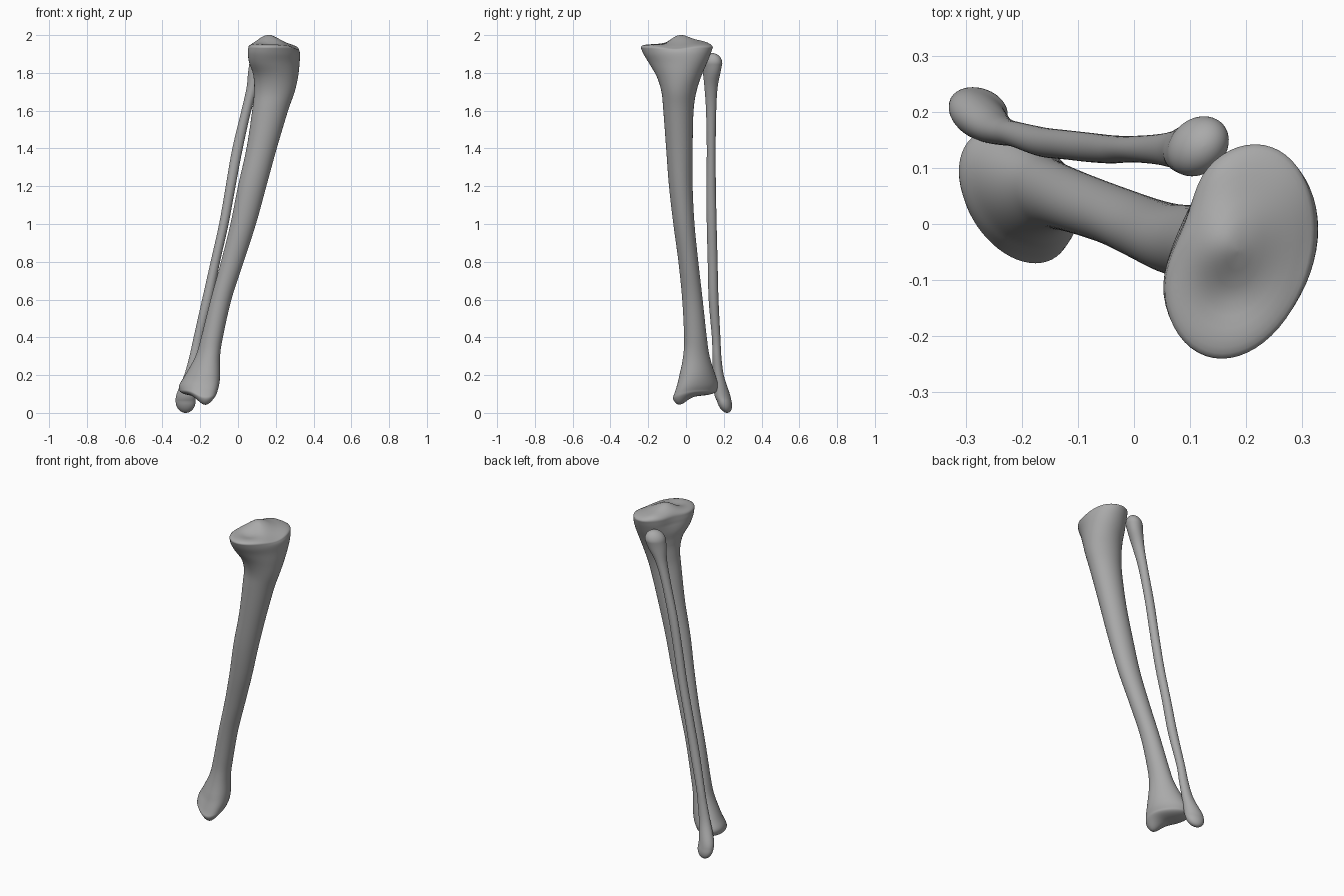
import bpy, bmesh, math

if "Cube" in bpy.data.objects:
    bpy.data.objects.remove(bpy.data.objects["Cube"])

SEGMENTS = 56
STEPS = 5

bone = bpy.data.materials.new("bone grey")
bone.use_nodes = True
bone.diffuse_color = (0.4, 0.4, 0.4, 1)
bone.node_tree.nodes["Principled BSDF"].inputs["Base Color"].default_value = (0.4, 0.4, 0.4, 1)


def bump(x, y, cx, cy, size):
    return math.exp(-((x - cx) ** 2 + (y - cy) ** 2) / size ** 2)


def smooth_sections(keys):
    """Fill in sections between the keys with a Catmull-Rom spline."""
    result = []
    for i in range(len(keys) - 1):
        a, b, c, d = keys[max(i - 1, 0)], keys[i], keys[i + 1], keys[min(i + 2, len(keys) - 1)]
        for s in range(STEPS):
            t = s / STEPS
            result.append([q + t / 2 * (r - p + t * (2 * p - 5 * q + 4 * r - w + t * (3 * (q - r) + w - p)))
                           for p, q, r, w in zip(a, b, c, d)])
    result.append(list(keys[-1]))
    return result


def cap(section, height, shift):
    """Rounded end made of shrinking rings."""
    z, x0, x1, y0, y1, skew = section
    rings = []
    for i in range(1, 11):
        a = i / 10 * math.pi / 2 * 0.98
        k, rise = math.cos(a), math.sin(a)
        cx, cy = (x0 + x1) / 2 + shift[0] * rise, (y0 + y1) / 2 + shift[1] * rise
        rx, ry = (x1 - x0) / 2 * k, (y1 - y0) / 2 * k
        rings.append([z + height * rise, cx - rx, cx + rx, cy - ry, cy + ry, skew])
    return rings


def loft(name, keys, low, high, low_shift, high_shift, sculpt):
    """Skin skewed oval sections; each key is z, x range, y range, skew."""
    rings = (cap(keys[0], -low, low_shift)[::-1] + smooth_sections(keys)
             + cap(keys[-1], high, high_shift))
    bm = bmesh.new()
    loops = []
    for z, x0, x1, y0, y1, skew in rings:
        loop = []
        for j in range(SEGMENTS):
            t = math.tau * j / SEGMENTS
            x = (x0 + x1) / 2 + (x1 - x0) / 2 * math.cos(t - skew)
            y = (y0 + y1) / 2 + (y1 - y0) / 2 * math.sin(t)
            loop.append(bm.verts.new(sculpt(x, y, z)))
        loops.append(loop)
    for a, b in zip(loops, loops[1:]):
        for j in range(SEGMENTS):
            k = (j + 1) % SEGMENTS
            bm.faces.new((a[j], a[k], b[k], b[j]))
    bm.faces.new(loops[0][::-1])
    bm.faces.new(loops[-1])
    for face in bm.faces:
        face.smooth = True
    mesh = bpy.data.meshes.new(name)
    bm.to_mesh(mesh)
    bm.free()
    mesh.materials.append(bone)
    obj = bpy.data.objects.new(name, mesh)
    bpy.context.collection.objects.link(obj)


def sculpt_shin(x, y, z):
    # Knee plateau: notch on the outer side, central ridge, front hollow, front slope
    top = min(max((z - 1.78) / 0.12, 0), 1)
    x += 0.025 * top * bump(x, y, 0.06, 0.01, 0.09)
    crown = min(max((z - 1.91) / 0.04, 0), 1)
    z += crown * (0.035 * bump(x, y, 0.16, -0.03, 0.07)
                  - 0.022 * bump(x, y, 0.17, -0.13, 0.06)
                  + 0.012 * bump(x, y, 0.15, 0.1, 0.06)
                  - 0.02 * bump(x, y, 0.32, -0.06, 0.1))
    # Ankle: inner knob hanging below the joint face
    foot = min(max((0.2 - z) / 0.1, 0), 1)
    z -= 0.058 * foot * bump(x, y, -0.17, -0.045, 0.06)
    return x, y, z


shin_keys = [
    (0.12, -0.31, -0.11, -0.07, 0.165, -0.35),
    (0.15, -0.31, -0.1, -0.055, 0.17, -0.35),
    (0.2, -0.28, -0.095, -0.035, 0.155, -0.3),
    (0.3, -0.225, -0.095, -0.015, 0.125, -0.2),
    (0.4, -0.195, -0.08, -0.01, 0.11, -0.1),
    (0.6, -0.145, -0.035, -0.02, 0.088, 0),
    (0.8, -0.09, 0.03, -0.04, 0.065, 0),
    (1, -0.04, 0.095, -0.067, 0.045, 0),
    (1.2, 0, 0.15, -0.09, 0.035, 0),
    (1.4, 0.045, 0.205, -0.105, 0.035, 0),
    (1.6, 0.075, 0.265, -0.12, 0.04, 0),
    (1.7, 0.085, 0.3, -0.13, 0.055, 0),
    (1.78, 0.082, 0.318, -0.155, 0.08, 0.1),
    (1.85, 0.055, 0.326, -0.195, 0.11, 0.2),
    (1.9, 0.047, 0.328, -0.225, 0.13, 0.22),
    (1.935, 0.05, 0.322, -0.24, 0.142, 0.22),
]
loft("shin_bone", shin_keys, 0.03, 0.035, (0, 0), (0, 0), sculpt_shin)

calf_keys = [
    (0.06, -0.33, -0.225, 0.165, 0.241, -0.2),
    (0.1, -0.325, -0.225, 0.15, 0.232, -0.2),
    (0.2, -0.285, -0.215, 0.143, 0.2, 0),
    (0.3, -0.257, -0.2, 0.14, 0.187, 0),
    (0.4, -0.235, -0.185, 0.137, 0.182, 0),
    (0.6, -0.19, -0.135, 0.12, 0.172, 0),
    (0.8, -0.145, -0.095, 0.115, 0.167, 0),
    (1, -0.1, -0.05, 0.11, 0.162, 0),
    (1.2, -0.065, -0.013, 0.108, 0.158, 0),
    (1.4, -0.03, 0.025, 0.11, 0.157, 0),
    (1.6, 0.018, 0.07, 0.106, 0.16, 0),
    (1.72, 0.045, 0.11, 0.098, 0.167, 0),
    (1.8, 0.053, 0.15, 0.09, 0.182, 0.2),
    (1.85, 0.06, 0.168, 0.085, 0.192, 0.2),
]
loft("calf_bone", calf_keys, 0.06, 0.055, (0, 0.015), (0.01, 0), lambda x, y, z: (x, y, z))
